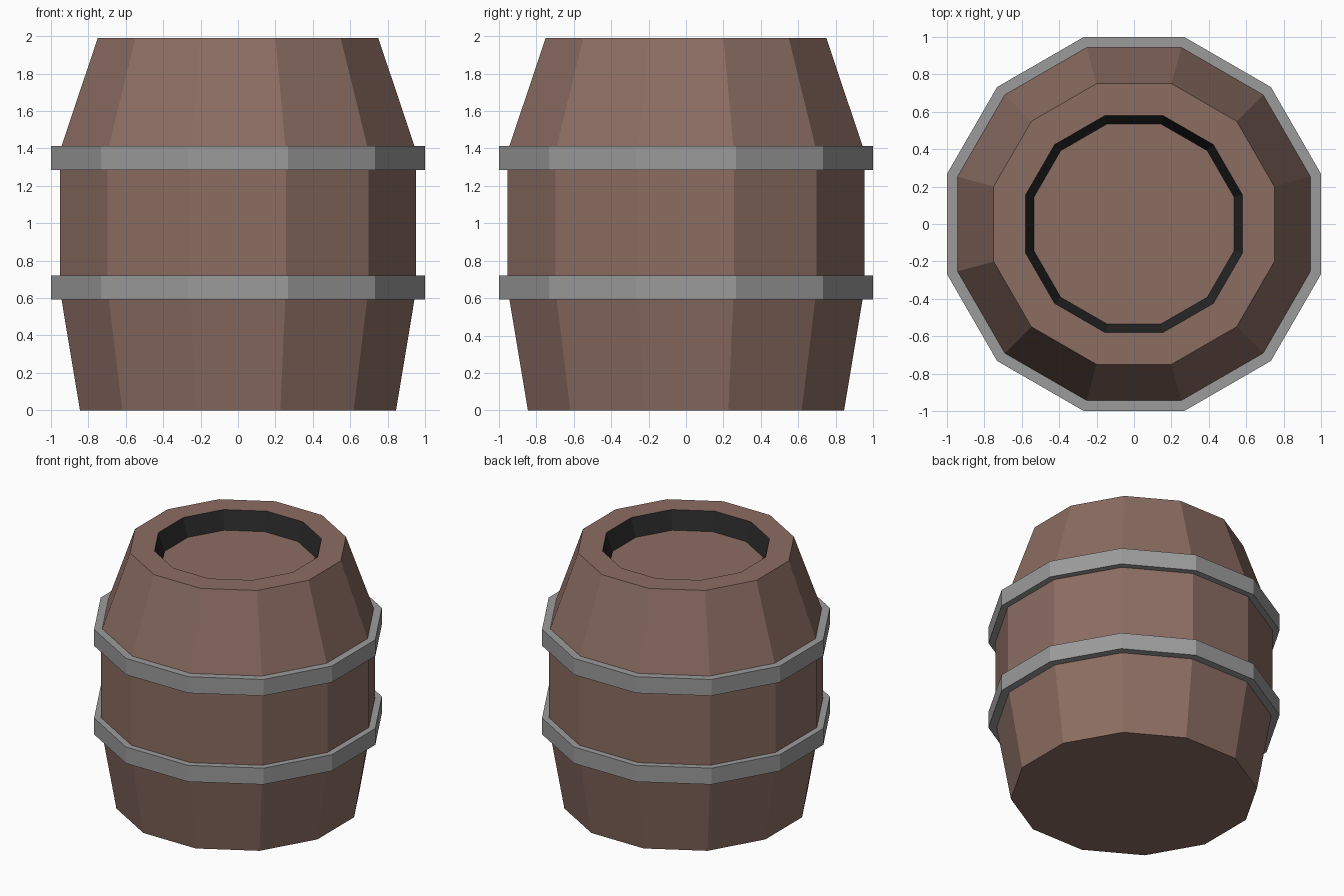
import bpy, bmesh, math

if "Cube" in bpy.data.objects:
    bpy.data.objects.remove(bpy.data.objects["Cube"])

SIDES = 12


def material(name, rgb):
    m = bpy.data.materials.new(name)
    m.diffuse_color = (*rgb, 1)
    m.use_nodes = True
    m.node_tree.nodes["Principled BSDF"].inputs["Base Color"].default_value = m.diffuse_color
    return m


wood = material("brown wood", (0.262, 0.154, 0.124))
iron = material("grey iron", (0.33, 0.33, 0.33))
dark = material("dark groove", (0.021, 0.021, 0.021))


def lathe(name, profile, mats, closed=False, slots=None):
    """Spin (flat-to-centre distance, z) points into a 12-sided solid."""
    bm = bmesh.new()
    rings = []
    for apothem, z in profile:
        r = apothem / math.cos(math.pi / SIDES)
        angles = [math.tau * (i + 0.5) / SIDES for i in range(SIDES)]
        rings.append([bm.verts.new((r * math.cos(a), r * math.sin(a), z)) for a in angles])
    n = len(rings)
    for k in range(n if closed else n - 1):
        low, high = rings[k], rings[(k + 1) % n]
        for i in range(SIDES):
            j = (i + 1) % SIDES
            f = bm.faces.new((low[i], low[j], high[j], high[i]))
            f.material_index = (slots or {}).get(k, 0)
    if not closed:
        bm.faces.new(rings[0][::-1])
        bm.faces.new(rings[-1])
    bmesh.ops.recalc_face_normals(bm, faces=bm.faces)
    mesh = bpy.data.meshes.new(name)
    bm.to_mesh(mesh)
    bm.free()
    for m in mats:
        mesh.materials.append(m)
    ob = bpy.data.objects.new(name, mesh)
    bpy.context.collection.objects.link(ob)
    return ob


# Barrel body: staves, top rim, dark sloping recess wall and sunken lid
lathe("barrel_body",
      [(0.845, 0), (0.953, 0.65), (0.953, 1.385), (0.75, 1.99), (0.58, 1.99), (0.535, 1.85)],
      [wood, dark], slots={4: 1})

# Two iron hoops
for name, z0, z1 in (("lower_hoop", 0.592, 0.72), ("upper_hoop", 1.285, 1.413)):
    lathe(name, [(0.93, z0), (1.0, z0), (1.0, z1), (0.93, z1)], [iron], closed=True)
